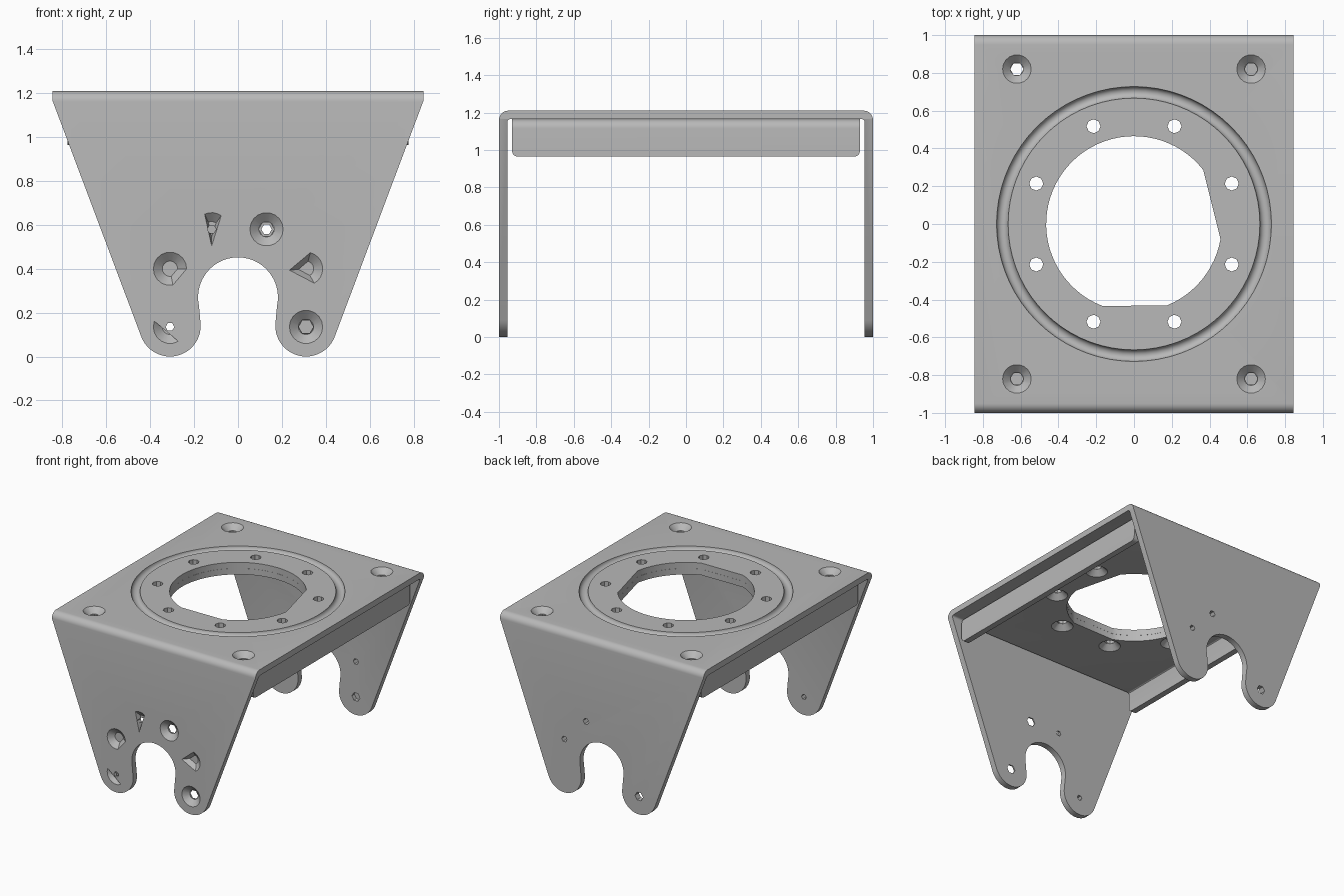
import bpy, bmesh
from math import sin, cos, radians
from mathutils import Vector

cube = bpy.data.objects.get("Cube")
if cube:
    bpy.data.objects.remove(cube, do_unlink=True)

steel = bpy.data.materials.new("grey steel")
steel.use_nodes = True
steel.diffuse_color = (0.48, 0.48, 0.48, 1)
steel.node_tree.nodes["Principled BSDF"].inputs["Base Color"].default_value = (0.48, 0.48, 0.48, 1)


def arc(cx, cy, r, start, end, n=12):
    angles = [radians(start + (end - start) * i / n) for i in range(n + 1)]
    return [(cx + r * cos(a), cy + r * sin(a)) for a in angles]


def place(points, axis, t):
    """Put 2D points on the plane at t along the axis."""
    order = {"x": lambda a, b: (t, a, b), "y": lambda a, b: (a, t, b), "z": lambda a, b: (a, b, t)}
    return [Vector(order[axis](a, b)) for a, b in points]


def loft(name, loop_a, loop_b):
    """Closed solid between two matching loops."""
    bm = bmesh.new()
    a = [bm.verts.new(v) for v in loop_a]
    b = [bm.verts.new(v) for v in loop_b]
    bm.faces.new(a)
    bm.faces.new(b[::-1])
    n = len(a)
    for i in range(n):
        bm.faces.new((a[i - 1], b[i - 1], b[i], a[i]))
    bmesh.ops.recalc_face_normals(bm, faces=bm.faces)
    mesh = bpy.data.meshes.new(name)
    bm.to_mesh(mesh)
    bm.free()
    obj = bpy.data.objects.new(name, mesh)
    bpy.context.collection.objects.link(obj)
    obj.data.materials.append(steel)
    return obj


def prism(name, points, axis, lo, hi):
    return loft(name, place(points, axis, lo), place(points, axis, hi))


def boolean(target, cutter, operation="DIFFERENCE"):
    mod = target.modifiers.new("cut", "BOOLEAN")
    mod.operation, mod.object, mod.solver = operation, cutter, "EXACT"
    bpy.context.view_layer.objects.active = target
    bpy.ops.object.modifier_apply(modifier=mod.name)


def cut(targets, cutter):
    for target in targets:
        boolean(target, cutter)
    bpy.data.objects.remove(cutter, do_unlink=True)


def drill(targets, a, b, r, axis, lo, hi, sides=8):
    cut(targets, prism("drill", arc(a, b, r, 0, 360, sides)[:-1], axis, lo, hi))


def countersink(targets, a, b, axis, surface, depth, angles=range(0, 360, 20)):
    """Cone from the surface down to the given depth; it starts slightly outside."""
    def ring(r):
        return [(a + r * cos(radians(t)), b + r * sin(radians(t))) for t in angles]
    out = -0.1 * depth
    cut(targets, loft("sink", place(ring(0.08), axis, surface + out),
                      place(ring(0.035), axis, surface + depth)))


# Main bracket: bent channel across the depth
R = 0.05
outer = [(-1, -0.1)] + arc(-1 + R, 1.21 - R, R, 180, 90, 8) + arc(1 - R, 1.21 - R, R, 90, 0, 8) + [(1, -0.1)]
inner = [(0.955, -0.1)] + arc(0.94, 1.15, 0.015, 0, 90, 4) + arc(-0.94, 1.15, 0.015, 90, 180, 4) + [(-0.955, -0.1)]
bracket = prism("bracket", outer + inner, "x", -0.9, 0.9)

# Tapered outline with two rounded feet and the shaft notch
half = [(0.845, 1.3), (0.845, 1.165)] + arc(0.31, 0.14, 0.14, -20.6, -188, 24)
half += arc(0, 0.27, 0.182, -12, 90, 14)
outline = half + [(-x, z) for x, z in half[-2::-1]]
shape = prism("shape", outline, "y", -1.1, 1.1)
boolean(bracket, shape, "INTERSECT")
bpy.data.objects.remove(shape, do_unlink=True)

# Inner tray: second sheet under the top with a flange on each side
W, T, H = 0.778, 0.045, 1.1645
tray_out = [(-W, 0.965)] + arc(-W + R, H - R, R, 180, 90, 8) + arc(W - R, H - R, R, 90, 0, 8) + [(W, 0.965)]
tray_in = [(W - T, 0.965)] + arc(W - T - 0.01, H - T - 0.01, 0.01, 0, 90, 3)
tray_in += [(-x, z) for x, z in tray_in[::-1]]
tray = prism("inner_tray", tray_out + tray_in, "y", -0.93, 0.93)
bm = bmesh.new()
bm.from_mesh(tray.data)
corners = [e for e in bm.edges if all(v.co.z < 0.97 for v in e.verts)
           and abs(e.verts[0].co.y - e.verts[1].co.y) < 0.01]
bmesh.ops.bevel(bm, geom=corners, offset=0.03, segments=5, profile=0.5, affect="EDGES")
bm.to_mesh(tray.data)
bm.free()

# Main opening with two flats
both = [bracket, tray]
opening = arc(0, 0, 0.465, 38, 249, 44) + arc(0, 0, 0.465, 292, 350, 12)
cut(both, prism("opening", opening, "z", 1, 1.3))

# Round groove on the top
bpy.ops.mesh.primitive_torus_add(major_radius=0.697, minor_radius=0.031, major_segments=72,
                                 minor_segments=16, location=(0, 0, 1.212))
cut([bracket], bpy.context.object)

# Ring of eight holes, countersunk underneath
for i in range(8):
    t = radians(22.5 + 45 * i)
    x, y = 0.56 * cos(t), 0.56 * sin(t)
    drill(both, x, y, 0.037, "z", 1, 1.3)
    countersink([tray], x, y, "z", H - T, 0.04)

# Four corner screw seats, one of them open
for sx in (-1, 1):
    for sy in (-1, 1):
        x, y = 0.62 * sx, 0.82 * sy
        countersink([bracket], x, y, "z", 1.21, -0.04)
        drill(both, x, y, 0.035, "z", 1 if sx < sy else 1.14, 1.3, 6)

# Front plate screw seats: position, open or blind, angles of the cone
full = list(range(0, 360, 20))
seats = [
    (0.31, 0.135, True, full),
    (-0.31, 0.135, True, list(range(160, 310, 20))),
    (0.31, 0.4, False, list(range(-60, 90, 15)) + [185]),
    (-0.31, 0.4, False, list(range(0, 290, 20))),
    (0.13, 0.58, True, full),
    (-0.12, 0.58, True, list(range(55, 116, 15)) + [270]),
]
for x, z, is_open, angles in seats:
    countersink([bracket], x, z, "y", -1, 0.035, angles)
    if is_open:
        r = 0.035 if len(angles) == len(full) else 0.02
        drill([bracket], x, z, r, "y", -1.1, -0.9, 6)

# Back plate holes
for x, z, r in ((0.31, 0.4, 0.022), (0.13, 0.58, 0.024), (-0.31, 0.135, 0.033)):
    drill([bracket], x, z, r, "y", 0.9, 1.1, 6)
drill([bracket], 0.31, 0.135, 0.033, "y", 0.9, 0.985, 6)

# Smooth bends, sharp edges
for obj in both:
    bpy.ops.object.select_all(action="DESELECT")
    obj.select_set(True)
    bpy.context.view_layer.objects.active = obj
    bpy.ops.object.shade_smooth_by_angle(angle=radians(30))
